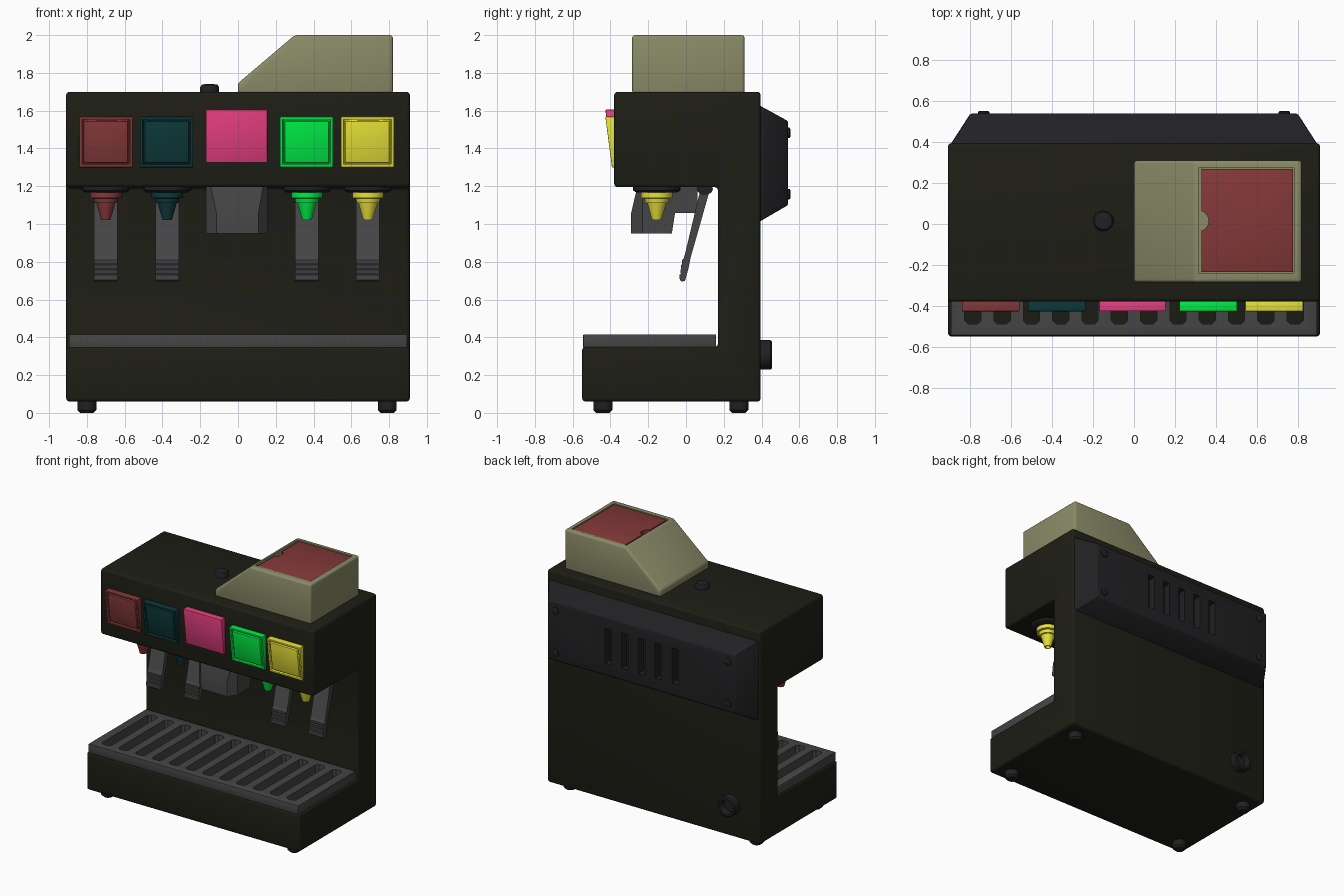
import bpy, bmesh, math
from mathutils import Matrix, Vector

if "Cube" in bpy.data.objects:
    bpy.data.objects.remove(bpy.data.objects["Cube"])


def material(name, r, g, b):
    m = bpy.data.materials.new(name)
    m.diffuse_color = (r, g, b, 1)
    m.use_nodes = True
    m.node_tree.nodes["Principled BSDF"].inputs["Base Color"].default_value = m.diffuse_color
    return m


BLACK = material("body_black", .013, .013, .008)
PANEL = material("panel_dark", .015, .015, .017)
GREY = material("mid_grey", .06, .06, .062)
BEIGE = material("beige", .26, .26, .14)
RED = material("red", .23, .04, .04)
TEAL = material("teal", .004, .04, .042)
PINK = material("pink", .8, .05, .22)
GREEN = material("green", .0, .85, .06)
YELLOW = material("yellow", .8, .76, .04)


def finish(name, bm, mat):
    bmesh.ops.recalc_face_normals(bm, faces=bm.faces)
    me = bpy.data.meshes.new(name)
    bm.to_mesh(me)
    bm.free()
    ob = bpy.data.objects.new(name, me)
    bpy.context.collection.objects.link(ob)
    if mat:
        me.materials.append(mat)
    return ob


def apply(ob, kind, **props):
    mod = ob.modifiers.new(kind, kind)
    for k, v in props.items():
        setattr(mod, k, v)
    bpy.context.view_layer.objects.active = ob
    bpy.ops.object.modifier_apply(modifier=mod.name)


def bevel(ob, width, segments=2):
    apply(ob, 'BEVEL', width=width, segments=segments, limit_method='ANGLE',
          angle_limit=math.radians(30))


def boolean(ob, cutter, operation='DIFFERENCE'):
    apply(ob, 'BOOLEAN', object=cutter, operation=operation, solver='EXACT')
    bpy.data.objects.remove(cutter)


def prism_bm(bm, pts, axis, a, b):
    # extrude a 2D outline along an axis
    place = {'x': lambda p, t: (t, p[0], p[1]),
             'y': lambda p, t: (p[0], t, p[1]),
             'z': lambda p, t: (p[0], p[1], t)}[axis]
    lo = [bm.verts.new(place(p, a)) for p in pts]
    hi = [bm.verts.new(place(p, b)) for p in pts]
    bm.faces.new(lo)
    bm.faces.new(hi)
    for i in range(len(pts)):
        j = (i + 1) % len(pts)
        bm.faces.new((lo[i], lo[j], hi[j], hi[i]))
    return lo, hi


def prism(name, pts, axis, a, b, mat=None, bev=0, segments=2):
    bm = bmesh.new()
    prism_bm(bm, pts, axis, a, b)
    ob = finish(name, bm, mat)
    if bev:
        bevel(ob, bev, segments)
    return ob


def rect(x0, x1, y0, y1):
    return [(x0, y0), (x1, y0), (x1, y1), (x0, y1)]


def lathe(name, profile, centre, mat, back=False, steps=32):
    # spin (radius, height) points around z, or around y for rear fittings
    bm = bmesh.new()
    vs = [bm.verts.new((r, 0, z)) for r, z in profile]
    es = [bm.edges.new(e) for e in zip(vs, vs[1:])]
    bmesh.ops.spin(bm, geom=vs + es, cent=(0, 0, 0), axis=(0, 0, 1),
                   angle=2 * math.pi, steps=steps)
    bmesh.ops.remove_doubles(bm, verts=bm.verts, dist=1e-4)
    if back:
        bm.transform(Matrix.Rotation(-math.pi / 2, 4, 'X'))
    bm.transform(Matrix.Translation(Vector(centre)))
    return finish(name, bm, mat)


# Main C-shaped housing
prism("housing", [(-.55, .06), (.395, .06), (.395, 1.7), (-.38, 1.7), (-.38, 1.195),
                  (.17, 1.195), (.17, .35), (-.55, .35)], 'x', -.91, .91, BLACK, .018, 3)

# Feet
for x in (-.8, .79):
    for y in (-.44, .28):
        lathe("foot", [(0, 0), (.035, 0), (.05, .015), (.05, .07), (0, .07)], (x, y, 0), PANEL)

# Drip tray grille with slots
tray = prism("drip_tray", rect(-.895, .895, -.545, .16), 'z', .345, .415, GREY, .004)
bm = bmesh.new()
for i in range(12):
    cx, w, c = (i - 5.5) * .1432, .04, .018
    y0, y1 = -.49, .1
    prism_bm(bm, [(cx - w + c, y0), (cx + w - c, y0), (cx + w, y0 + c), (cx + w, y1 - c),
                  (cx + w - c, y1), (cx - w + c, y1), (cx - w, y1 - c), (cx - w, y0 + c)],
             'z', .3, .5)
boolean(tray, finish("slot_cutter", bm, None))

# Rear panel with vents, screws
bm = bmesh.new()
_, outer = prism_bm(bm, rect(-.9, .9, 1.01, 1.63), 'y', .385, .54)
for v, (x, z) in zip(outer, rect(-.8, .8, 1.1, 1.545)):
    v.co.x, v.co.z = x, z
panel = finish("rear_panel", bm, PANEL)
bevel(panel, .008)
bm = bmesh.new()
for i in range(-2, 3):
    prism_bm(bm, rect(i * .143 - .028, i * .143 + .028, 1.19, 1.46), 'y', .48, .6)
boolean(panel, finish("vent_cutter", bm, None))
for x in (-.735, .735):
    for z in (1.158, 1.482):
        lathe("panel_screw", [(.028, -.02), (.028, .008), (.022, .012), (0, .012)],
              (x, .54, z), PANEL, back=True, steps=20)

# Rear hose connector
lathe("hose_connector", [(.078, -.02), (.078, .052), (.07, .06), (.055, .06), (.05, .052),
                         (.05, .01), (0, .01)], (-.66, .395, .307), PANEL, back=True)

# Hopper with recessed lid
hopper = prism("hopper", [(0, 1.69), (.82, 1.69), (.82, 2), (.3, 2), (0, 1.745)],
               'y', -.285, .31, BEIGE, .015, 3)
boolean(hopper, prism("lid_cutter", rect(.315, .783, -.24, .275), 'z', 1.965, 2.1))
lid = prism("hopper_lid", rect(.33, .778, -.235, .27), 'z', 1.96, 1.996, RED, .004)
boolean(lid, lathe("notch_cutter", [(0, -.1), (.05, -.1), (.05, .1), (0, .1)],
                   (.315, .015, 1.98), None))

# Top cap
lathe("top_cap", [(.05, -.01), (.05, .025), (.042, .037), (.02, .041), (0, .041)],
      (-.15, .015, 1.7), PANEL)


def button(name, x0, x1, z0, z1, mat, framed):
    bm = bmesh.new()
    prism_bm(bm, [(-.37, z0), (-.392, z0), (-.427, z1), (-.37, z1)], 'x', x0, x1)
    bmesh.ops.recalc_face_normals(bm, faces=bm.faces)
    if framed:
        front = [min(bm.faces, key=lambda f: f.calc_center_median().y)]
        for t, d in ((.02, 0), (.004, -.012), (.008, 0), (.004, .012)):
            bmesh.ops.inset_region(bm, faces=front, thickness=t, depth=d)
    bevel(finish(name, bm, mat), .004)


def lever(x):
    # slanted arm with a ridged grip at the lower end
    pts = [(-.005, .7), (-.02, .695), (-.032, .703)]
    for i in range(4):
        z, y = .715 + i * .026, -.034 + i * .004
        pts += [(y, z), (y, z + .016), (y + .007, z + .021)]
    pts += [(-.008, .83), (.072, 1.165), (.085, 1.2), (.125, 1.2), (.122, 1.165),
            (.024, .82), (.012, .76)]
    prism("dispense_lever", pts, 'x', x - .062, x + .062, GREY)
    ring = [(.1 + .042 * math.cos(a * math.pi / 10), 1.185 + .03 * math.sin(a * math.pi / 10))
            for a in range(20)]
    prism("lever_pivot", ring, 'x', x - .075, x + .075, PANEL)


# Drink stations: button, collar, nozzle, lever
for x, nozzle_x, mat in ((-.7, -.7, RED), (-.378, -.375, TEAL),
                         (.363, .365, GREEN), (.685, .688, YELLOW)):
    button("drink_button", x - .141, x + .141, 1.3, 1.568, mat, True)
    lathe("nozzle_collar", [(0, 1.168), (.11, 1.168), (.125, 1.178), (.125, 1.21), (0, 1.21)],
          (nozzle_x, -.155, 0), PANEL)
    lathe("nozzle", [(0, 1.18), (.083, 1.175), (.083, 1.138), (.065, 1.136), (.06, 1.112),
                     (.05, 1.11), (.025, 1.022), (.018, 1.022), (.016, 1.06), (0, 1.06)],
          (nozzle_x, -.155, 0), mat)
    lever(nozzle_x)

# Ice button and chute
button("ice_button", -.17, .155, 1.325, 1.605, PINK, False)
chute = prism("ice_chute", [(-.29, .95), (-.075, .95), (-.058, 1.057), (.06, 1.057),
                            (.06, 1.21), (-.255, 1.21), (-.29, 1.06)], 'x', -.17, .155, GREY)
boolean(chute, prism("plan_cutter", [(-.2, .1), (-.17, -.23), (-.105, -.3), (.1, -.3),
                                     (.155, -.23), (.18, .1)], 'z', .9, 1.3), 'INTERSECT')
boolean(chute, prism("mouth_cutter", rect(-.1, .09, -.265, -.1), 'z', .9, 1.1))

# Smooth shading with sharp edges kept
for ob in bpy.context.scene.objects:
    ob.select_set(ob.type == 'MESH')
bpy.context.view_layer.objects.active = chute
bpy.ops.object.shade_smooth_by_angle(angle=math.radians(35))
